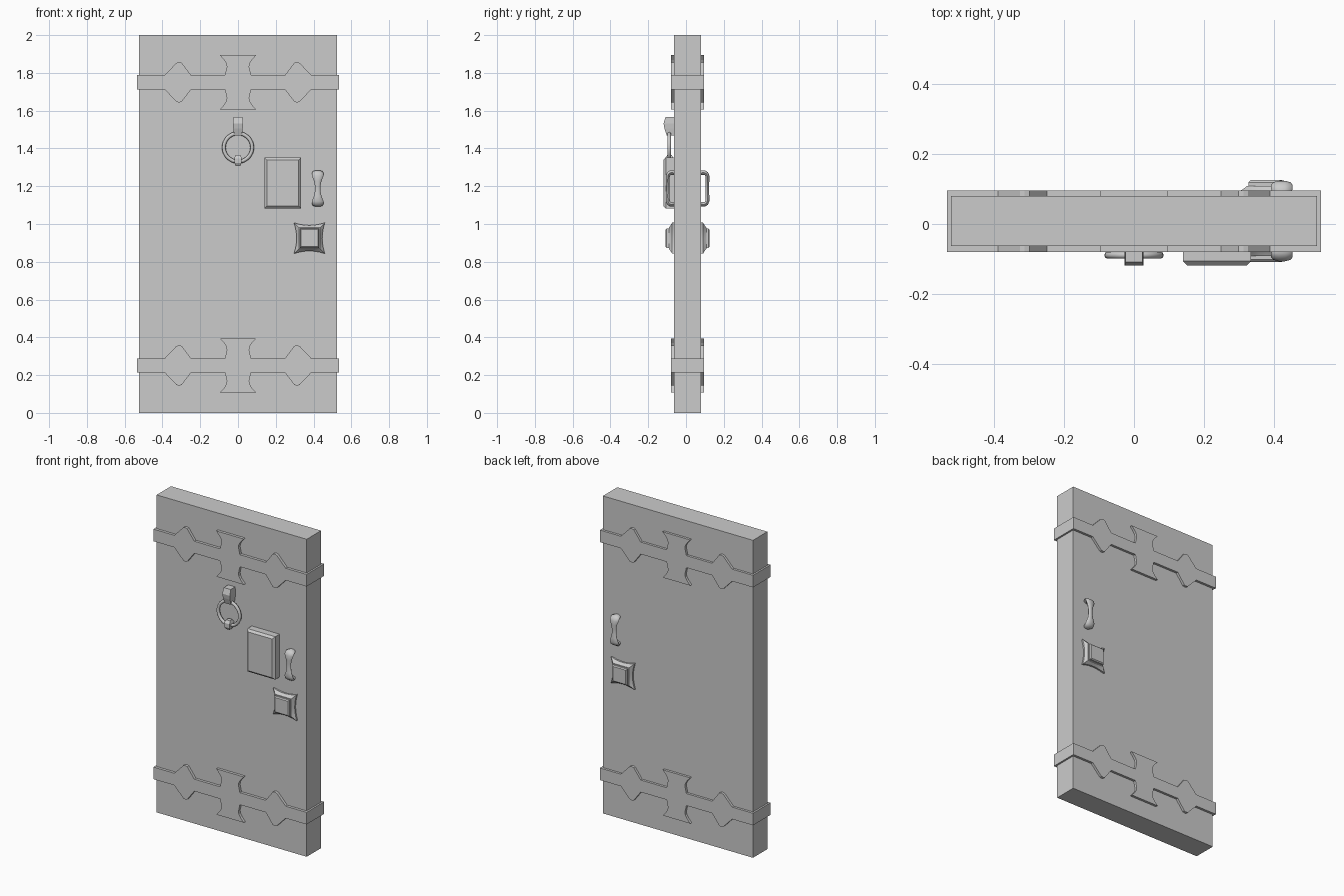
import bpy, bmesh
from math import cos, sin, pi, radians

if "Cube" in bpy.data.objects:
    bpy.data.objects.remove(bpy.data.objects["Cube"])

FRONT, BACK = -0.063, 0.08        # door faces


def finish(name, bm, smooth=None):
    bmesh.ops.recalc_face_normals(bm, faces=bm.faces)
    me = bpy.data.meshes.new(name)
    bm.to_mesh(me)
    bm.free()
    ob = bpy.data.objects.new(name, me)
    bpy.context.collection.objects.link(ob)
    if smooth:
        bpy.ops.object.select_all(action='DESELECT')
        ob.select_set(True)
        bpy.context.view_layer.objects.active = ob
        bpy.ops.object.shade_smooth_by_angle(angle=radians(smooth))
    return ob


def loft(name, rings, smooth=None):
    """Skin equal-length point rings and cap both ends."""
    bm = bmesh.new()
    vs = [[bm.verts.new(p) for p in r] for r in rings]
    n = len(vs[0])
    for a, b in zip(vs, vs[1:]):
        for i in range(n):
            j = (i + 1) % n
            bm.faces.new((a[i], a[j], b[j], b[i]))
    bm.faces.new(vs[0])
    bm.faces.new(vs[-1])
    return finish(name, bm, smooth)


def box(name, x0, x1, y0, y1, z0, z1):
    return loft(name, [[(x0, y0, z), (x1, y0, z), (x1, y1, z), (x0, y1, z)] for z in (z0, z1)])


# door slab
box("door_slab", -0.523, 0.523, FRONT, BACK, 0, 2)

# iron straps: quarter outline mirrored in x and z, on both faces, joined round the edges
quarter = [(0.096, 0.144), (0.073, 0.118), (0.062, 0.100), (0.059, 0.082), (0.069, 0.038),
           (0.249, 0.038), (0.298, 0.103), (0.312, 0.107), (0.326, 0.103), (0.388, 0.038),
           (0.523, 0.038)]
right = quarter + [(x, -z) for x, z in reversed(quarter)]
outline = right + [(-x, z) for x, z in reversed(right)]
for label, zc in (("lower", 0.251), ("upper", 1.75)):
    for side, y0, y1 in (("front", -0.08, FRONT), ("back", BACK, 0.095)):
        loft(f"{label}_strap_{side}", [[(x, y, z + zc) for x, z in outline] for y in (y0, y1)])
    for side, x0, x1 in (("left", -0.534, -0.523), ("right", 0.523, 0.534)):
        box(f"{label}_strap_{side}", x0, x1, -0.08, 0.095, zc - 0.038, zc + 0.038)

# door knocker: ring, hanging bracket and striker
bpy.ops.mesh.primitive_torus_add(location=(0, -0.089, 1.405), rotation=(pi / 2, 0, 0),
                                 major_radius=0.075, minor_radius=0.010,
                                 major_segments=32, minor_segments=8)
bpy.context.object.name = "knocker_ring"
bpy.ops.object.shade_smooth_by_angle(angle=radians(50))


def tapered_block(name, levels):
    loft(name, [[(-w, y, z), (w, y, z), (w, yb, z), (-w, yb, z)] for z, w, y, yb in levels])


tapered_block("knocker_bracket", [(1.567, 0.024, -0.108, FRONT), (1.532, 0.027, -0.119, FRONT),
                                  (1.505, 0.025, -0.114, FRONT), (1.468, 0.020, -0.102, FRONT)])
tapered_block("knocker_striker", [(1.364, 0.013, -0.100, -0.075), (1.348, 0.020, -0.111, -0.066),
                                  (1.322, 0.018, -0.111, -0.066), (1.307, 0.012, -0.102, -0.075)])

# hatch box with chamfered front
loft("hatch_box", [[(0.237 + sx * (0.097 - i), y, 1.217 + sz * (0.135 - i))
                    for sx, sz in ((-1, -1), (1, -1), (1, 1), (-1, 1))]
                   for y, i in ((FRONT, 0), (-0.106, 0), (-0.119, 0.013))])

# pull handle path: offset from face, height, half width, half thickness
half = [(0.000, 0.083, 0.022, 0.013), (0.018, 0.084, 0.030, 0.013), (0.028, 0.078, 0.031, 0.012),
        (0.033, 0.066, 0.030, 0.011), (0.034, 0.040, 0.020, 0.010), (0.033, 0.015, 0.015, 0.009)]
path = half + [(o, -z, w, t) for o, z, w, t in reversed(half)]


def handle(name, face, s):
    rings = []
    for k, (o, z, w, t) in enumerate(path):
        a, b = path[max(k - 1, 0)], path[min(k + 1, len(path) - 1)]
        do, dz = b[0] - a[0], b[1] - a[1]
        d = (do * do + dz * dz) ** 0.5
        no, nz = -dz / d, do / d
        rings.append([(0.422 + w * cos(q), face + s * (o + no * t * sin(q)), 1.188 + z + nz * t * sin(q))
                      for q in (i * pi / 5 for i in range(10))])
    loft(name, rings, 50)


# lock plate: concave square flare with a raised square boss
def square_ring(face, s, out, r, dip):
    pts = []
    for cx, cz, ux, uz in ((-1, -1, 1, 0), (1, -1, 0, 1), (1, 1, -1, 0), (-1, 1, 0, -1)):
        for k in range(6):
            t = k / 3
            d = dip * (1 - (t - 1) ** 2)          # inward bow along each side
            pts.append((0.378 + (cx + ux * t) * r - uz * d, face + s * out,
                        0.925 + (cz + uz * t) * r + ux * d))
    return pts


def lock(name, face, s):
    loft(name, [square_ring(face, s, *v) for v in (
        (0.000, 0.082, 0.014), (0.010, 0.082, 0.014), (0.020, 0.066, 0.006), (0.028, 0.056, 0),
        (0.028, 0.051, 0), (0.039, 0.051, 0), (0.045, 0.045, 0))], 30)


for side, face, s in (("front", FRONT, -1), ("back", BACK, 1)):
    handle(f"handle_{side}", face, s)
    lock(f"lock_{side}", face, s)
